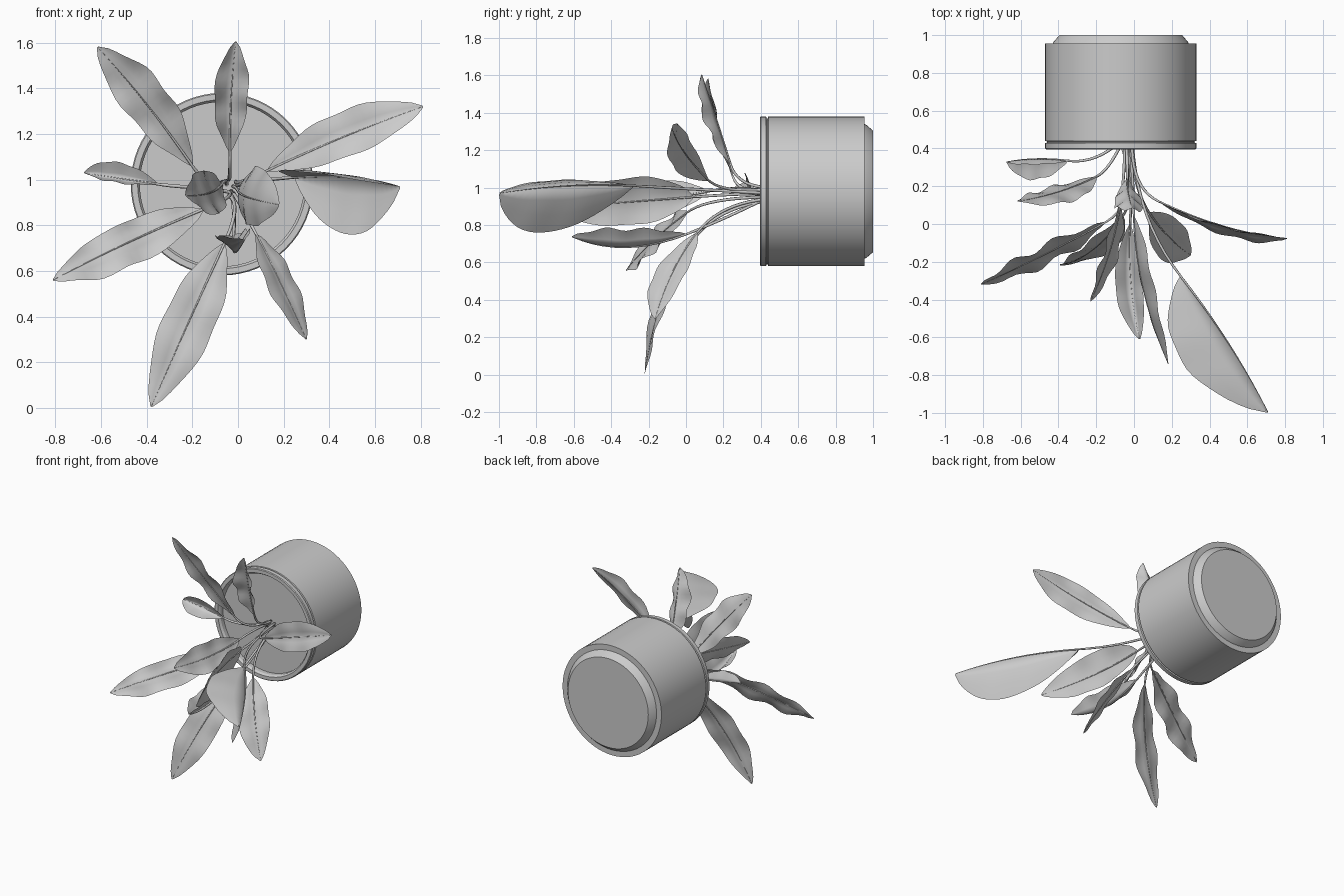
import bpy, bmesh, math
from mathutils import Vector

if "Cube" in bpy.data.objects:
    bpy.data.objects.remove(bpy.data.objects["Cube"])

CX, CZ = -0.07, 0.98          # pot axis runs along y


def finish(bm, name, angle=None):
    me = bpy.data.meshes.new(name)
    bm.to_mesh(me)
    bm.free()
    ob = bpy.data.objects.new(name, me)
    bpy.context.collection.objects.link(ob)
    for p in me.polygons:
        p.use_smooth = True
    if angle:
        bpy.ops.object.select_all(action='DESELECT')
        ob.select_set(True)
        bpy.context.view_layer.objects.active = ob
        bpy.ops.object.shade_smooth_by_angle(angle=math.radians(angle))
    return ob


def lathe(name, profile, n=64):
    """Revolve (radius, y) points about the pot axis; zero radius closes with a fan."""
    bm = bmesh.new()
    rings = []
    for r, y in profile:
        count = n if r > 0 else 1
        rings.append([bm.verts.new((CX + r * math.cos(2 * math.pi * i / n), y,
                                    CZ + r * math.sin(2 * math.pi * i / n))) for i in range(count)])
    for a, b in zip(rings, rings[1:]):
        for i in range(n):
            j = (i + 1) % n
            vs = [a[i % len(a)], a[j % len(a)], b[j % len(b)], b[i % len(b)]]
            bm.faces.new(list(dict.fromkeys(vs)))
    bmesh.ops.recalc_face_normals(bm, faces=bm.faces)
    return finish(bm, name, 30)


def quad(p0, c, p1, t):
    return p0 * (1 - t) ** 2 + c * 2 * t * (1 - t) + p1 * t * t


def leaf(name, root, base, mid, tip, side_a, side_b, wave=0.012, peak=1.08):
    root, base, mid, tip, side_a, side_b = map(Vector, (root, base, mid, tip, side_a, side_b))
    rib_ctrl = mid * 2 - (base + tip) / 2
    rib = lambda t: quad(base, rib_ctrl, tip, t)
    normal = (tip - base).cross(side_a - side_b).normalized()

    # blade: two halves spreading from the midrib, with rippled edges
    bm = bmesh.new()
    rows, cols = 20, 3
    grid = []
    for i in range(rows + 1):
        t = i / rows
        w = max(0.04, math.sin(math.pi * t ** peak) ** 0.68 if 0 < t < 1 else 0)
        row = []
        for j in range(-cols, cols + 1):
            u = abs(j) / cols
            side = side_a if j > 0 else side_b
            ripple = wave * u * w * math.sin(t * 19 + (1.3 if j > 0 else 0))
            bulge = 0.06 * side.length * w * math.sin(math.pi * u)
            edge = 1 + 4 * wave * math.sin(t * 16 + j)
            row.append(bm.verts.new(rib(t) + side * (u * w * edge) + normal * (ripple + bulge)))
        grid.append(row)
    for a, b in zip(grid, grid[1:]):
        for j in range(2 * cols):
            bm.faces.new((a[j], a[j + 1], b[j + 1], b[j]))
    finish(bm, name + "_leaf_blade")

    # stem: tapering tube from the soil that carries on as the midrib
    ctrl = base - (rib_ctrl - base).normalized() * (base - root).length * 0.5
    pts = [quad(root, ctrl, base, k / 10) for k in range(10)] + [rib(k / 10) for k in range(11)]
    bm = bmesh.new()
    rings = []
    for k, p in enumerate(pts):
        d = (pts[min(k + 1, 20)] - pts[max(k - 1, 0)]).normalized()
        s = d.orthogonal().normalized() if k == 0 else (s - d * s.dot(d)).normalized()
        q = d.cross(s)
        r = 0.009 - 0.002 * k / 10 if k < 10 else 0.006 * (1 - (k - 10) / 11)
        rings.append([bm.verts.new(p + (s * math.cos(a) + q * math.sin(a)) * r)
                      for a in (m * math.pi / 3 for m in range(6))])
    for a, b in zip(rings, rings[1:]):
        for m in range(6):
            bm.faces.new((a[m], a[(m + 1) % 6], b[(m + 1) % 6], b[m]))
    bm.faces.new(rings[0][::-1])
    bm.faces.new(rings[-1])
    finish(bm, name + "_leaf_stem")


# pot with rim, groove and chamfered foot
lathe("pot", [(0.36, 0.44), (0.36, 0.41), (0.37, 0.395), (0.395, 0.395), (0.40, 0.40), (0.40, 0.428),
              (0.39, 0.431), (0.39, 0.437), (0.40, 0.44), (0.40, 0.955), (0.36, 0.955),
              (0.355, 0.965), (0.325, 1.0), (0, 1.0)])
# soil disc inside the rim
lathe("soil", [(0.36, 0.44), (0, 0.44)])

# outer ring of leaves
leaf("upper_left", (-0.06, 0.44, 0.99), (-0.20, 0.25, 1.06), (-0.40, 0.17, 1.33), (-0.615, 0.12, 1.58),
     (0.085, -0.045, 0.065), (-0.075, 0.015, -0.055))
leaf("top", (-0.04, 0.44, 1.0), (-0.035, 0.24, 1.12), (-0.03, 0.165, 1.36), (-0.01, 0.085, 1.605),
     (0.075, -0.065, 0), (-0.075, -0.055, 0), 0.014)
leaf("upper_right", (-0.01, 0.44, 0.99), (0.13, 0.12, 1.04), (0.47, -0.01, 1.19), (0.81, -0.075, 1.32),
     (-0.045, 0.01, 0.10), (0.03, -0.055, -0.085), 0.008)
leaf("right", (-0.01, 0.44, 0.97), (0.25, -0.28, 1.01), (0.50, -0.63, 1.01), (0.71, -0.995, 0.97),
     (-0.03, -0.11, -0.25), (-0.265, -0.07, 0.03), 0.004)
leaf("lower_right", (-0.02, 0.44, 0.94), (0.08, 0.06, 0.76), (0.185, -0.07, 0.55), (0.30, -0.165, 0.30),
     (0.055, 0.085, 0.03), (-0.06, -0.10, -0.01), 0.006)
leaf("lower", (-0.04, 0.44, 0.93), (-0.06, 0.04, 0.72), (-0.21, -0.13, 0.39), (-0.38, -0.22, 0.005),
     (0.11, 0.01, -0.04), (-0.10, -0.02, 0.05), 0.010)
leaf("lower_left", (-0.07, 0.44, 0.95), (-0.15, 0.01, 0.87), (-0.49, -0.17, 0.72), (-0.81, -0.32, 0.56),
     (-0.04, 0.03, 0.08), (0.04, -0.04, -0.095), 0.018, 0.95)
leaf("left", (-0.07, 0.44, 0.97), (-0.35, 0.335, 0.98), (-0.52, 0.345, 1.005), (-0.675, 0.33, 1.03),
     (0.0, -0.03, 0.07), (0, -0.11, -0.02), 0.006)

# central leaves pointing forward
leaf("centre_right", (-0.02, 0.44, 0.97), (0.0, 0.04, 0.95), (0.05, -0.35, 0.92), (0.18, -0.74, 0.89),
     (0.06, 0, 0.13), (0.01, 0, -0.125), 0.008, 0.85)
leaf("centre_left", (-0.05, 0.44, 0.98), (-0.07, 0.12, 0.98), (-0.13, -0.15, 0.94), (-0.23, -0.41, 0.93),
     (-0.03, 0, 0.10), (0.05, 0, -0.09), 0.010)
leaf("centre_low", (-0.03, 0.44, 0.95), (-0.02, 0.0, 0.75), (-0.015, -0.32, 0.68), (0.03, -0.61, 0.735),
     (0.06, 0, 0.10), (-0.085, 0, 0.07), 0.008)
